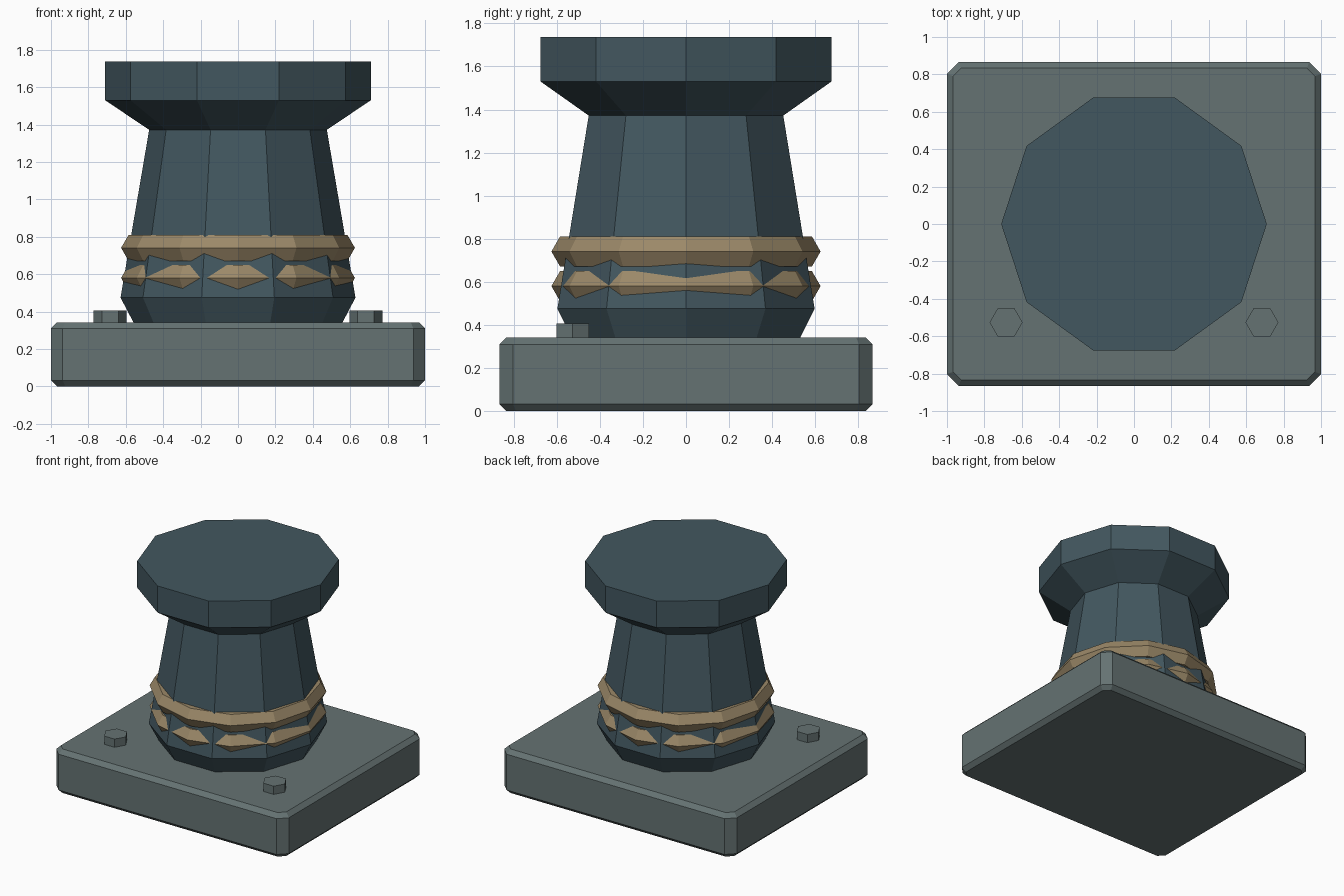
import bpy, bmesh
from math import cos, sin, pi

if "Cube" in bpy.data.objects:
    bpy.data.objects.remove(bpy.data.objects["Cube"])


def material(name, rgb):
    m = bpy.data.materials.new(name)
    m.diffuse_color = (*rgb, 1)
    m.use_nodes = True
    m.node_tree.nodes["Principled BSDF"].inputs["Base Color"].default_value = m.diffuse_color
    return m


STONE = material("grey_stone", (0.13, 0.17, 0.17))
IRON = material("dark_iron", (0.055, 0.095, 0.115))
ROPE = material("rope_tan", (0.33, 0.25, 0.14))


def stack(name, rings, mat):
    """Skin a list of equal-length point rings and cap both ends."""
    bm = bmesh.new()
    loops = [[bm.verts.new(p) for p in ring] for ring in rings]
    n = len(loops[0])
    for a, b in zip(loops, loops[1:]):
        for i in range(n):
            j = (i + 1) % n
            bm.faces.new((a[i], a[j], b[j], b[i]))
    bm.faces.new(loops[0][::-1])
    bm.faces.new(loops[-1])
    mesh = bpy.data.meshes.new(name)
    bm.to_mesh(mesh)
    bm.free()
    ob = bpy.data.objects.new(name, mesh)
    mesh.materials.append(mat)
    bpy.context.collection.objects.link(ob)
    return ob


def circle(r, z, n):
    return [(r * cos(2 * pi * i / n), r * sin(2 * pi * i / n), z) for i in range(n)]


def chamfered(x, y, c, z):
    """Rectangle outline with cut corners."""
    return [(x, -y + c, z), (x, y - c, z), (x - c, y, z), (-x + c, y, z),
            (-x, y - c, z), (-x, -y + c, z), (-x + c, -y, z), (x - c, -y, z)]


# Base slab with chamfered corners and rims
stack("base_slab", [chamfered(1 - d, 0.866 - d, 0.063 - 0.6 * d, z)
                    for d, z in ((0.032, 0), (0, 0.032), (0, 0.31), (0.032, 0.342))], STONE)

# Ten-sided post with flared cap
post_profile = [(0.555, 0.335), (0.628, 0.475), (0.475, 1.372), (0.71, 1.53), (0.71, 1.737)]
stack("mooring_post", [circle(r, z, 10) for r, z in post_profile], IRON)

# Two rope coils sunk into the post
for i, z in enumerate((0.58, 0.741)):
    bpy.ops.mesh.primitive_torus_add(major_segments=12, minor_segments=6,
                                     major_radius=0.545, minor_radius=0.08,
                                     location=(0, 0, z))
    coil = bpy.context.object
    coil.name = f"rope_coil_{i + 1}"
    coil.data.materials.append(ROPE)

# Hex bolts on the front corners
for side, sx in (("left", -1), ("right", 1)):
    bolt = stack(f"bolt_{side}", [circle(0.088, z, 6) for z in (0.32, 0.406)], STONE)
    bolt.location = (sx * 0.684, -0.526, 0)
